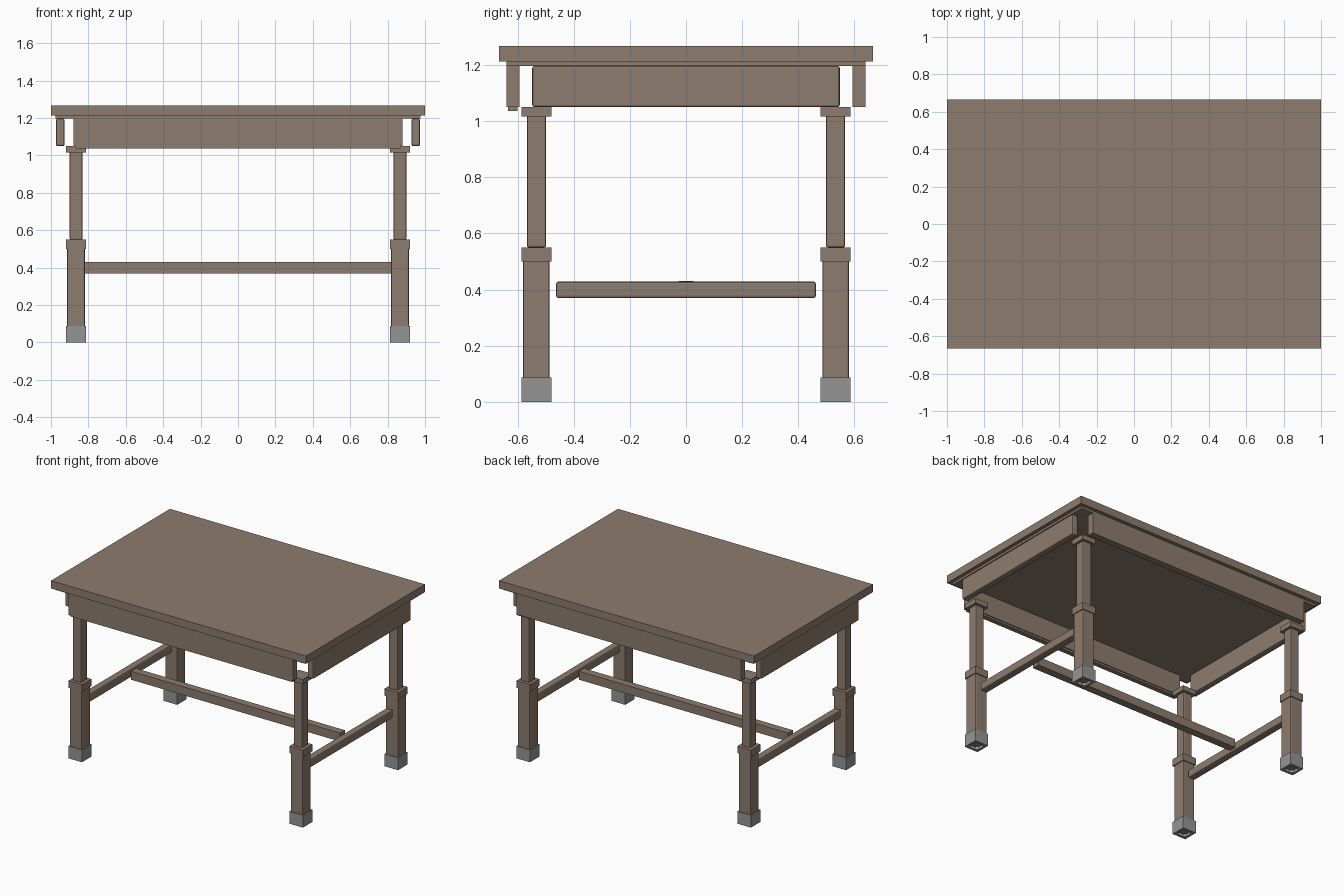
import bpy
import bmesh

if "Cube" in bpy.data.objects:
    bpy.data.objects.remove(bpy.data.objects["Cube"], do_unlink=True)


def material(name, color):
    mat = bpy.data.materials.new(name)
    mat.use_nodes = True
    mat.diffuse_color = color
    mat.node_tree.nodes["Principled BSDF"].inputs["Base Color"].default_value = color
    return mat


wood = material("brown wood", (0.27, 0.2, 0.155, 1))
metal = material("grey metal", (0.3, 0.3, 0.3, 1))


def finish(name, bm, mats):
    mesh = bpy.data.meshes.new(name)
    bm.to_mesh(mesh)
    bm.free()
    for mat in mats:
        mesh.materials.append(mat)
    obj = bpy.data.objects.new(name, mesh)
    bpy.context.collection.objects.link(obj)
    return obj


def box_mesh(x, y, z):
    """Box between the (low, high) limits on each axis."""
    bm = bmesh.new()
    bmesh.ops.create_cube(bm, size=1)
    for v in bm.verts:
        v.co = [lim[int(c > 0)] for lim, c in zip((x, y, z), v.co)]
    return bm


def box(name, x, y, z, bevel=0):
    obj = finish(name, box_mesh(x, y, z), [wood])
    if bevel:
        mod = obj.modifiers.new("rounded edges", "BEVEL")
        mod.width = bevel
        mod.segments = 2
    return obj


def square(name, cx, cy, half, z, bevel=0):
    return box(name, (cx - half, cx + half), (cy - half, cy + half), z, bevel)


def foot(name, cx, cy, half, height):
    """Metal shoe with an eight-sided socket underneath."""
    bm = box_mesh((cx - half, cx + half), (cy - half, cy + half), (0, height))
    floor = min(bm.faces, key=lambda f: f.calc_center_median().z)
    bmesh.ops.inset_region(bm, faces=[floor], thickness=0.022)
    bmesh.ops.inset_region(bm, faces=[floor], thickness=0.0001)
    for v in floor.verts:
        v.co.z = 0.02
    floor.material_index = 1
    walls = [e for e in bm.edges if abs(e.verts[0].co.z - e.verts[1].co.z) > 0.01
             and max(v.co.z for v in e.verts) < 0.03]
    bmesh.ops.bevel(bm, geom=walls, offset=0.018, segments=1, affect="EDGES")
    return finish(name, bm, [metal, wood])


# Table top and the board beneath it
box("table_top", (-1, 1), (-0.666, 0.666), (1.213, 1.268))
box("under_board", (-0.975, 0.975), (-0.64, 0.64), (1.197, 1.213))

# Aprons
box("front_apron", (-0.88, 0.88), (-0.64, -0.594), (1.05, 1.197))
box("front_apron_lip", (-0.868, 0.868), (-0.634, -0.6), (1.037, 1.05))
box("back_apron", (-0.88, 0.88), (0.594, 0.64), (1.05, 1.197))

for sx, side in ((1, "left"), (-1, "right")):
    box(side + "_apron", sorted((sx * 0.928, sx * 0.973)), (-0.548, 0.548),
        (1.05, 1.197), 0.008)
    # Side stretcher
    box(side + "_stretcher", sorted((sx * 0.84, sx * 0.892)), (-0.463, 0.463),
        (0.37, 0.428), 0.008)
    # Legs
    for sy, end in ((-1, "front"), (1, "back")):
        cx, cy, tag = sx * 0.866, sy * 0.533, end + "_" + side + "_leg_"
        foot(tag + "foot", cx, cy, 0.053, 0.087)
        square(tag + "lower_post", cx, cy, 0.047, (0.04, 0.52), 0.006)
        square(tag + "collar", cx, cy, 0.053, (0.5, 0.55))
        square(tag + "upper_post", cx, cy, 0.034, (0.55, 1.025), 0.006)
        square(tag + "cap", cx, cy, 0.053, (1.016, 1.05))

# Long middle stretcher
box("middle_stretcher", (-0.82, 0.82), (-0.027, 0.027), (0.37, 0.43))
